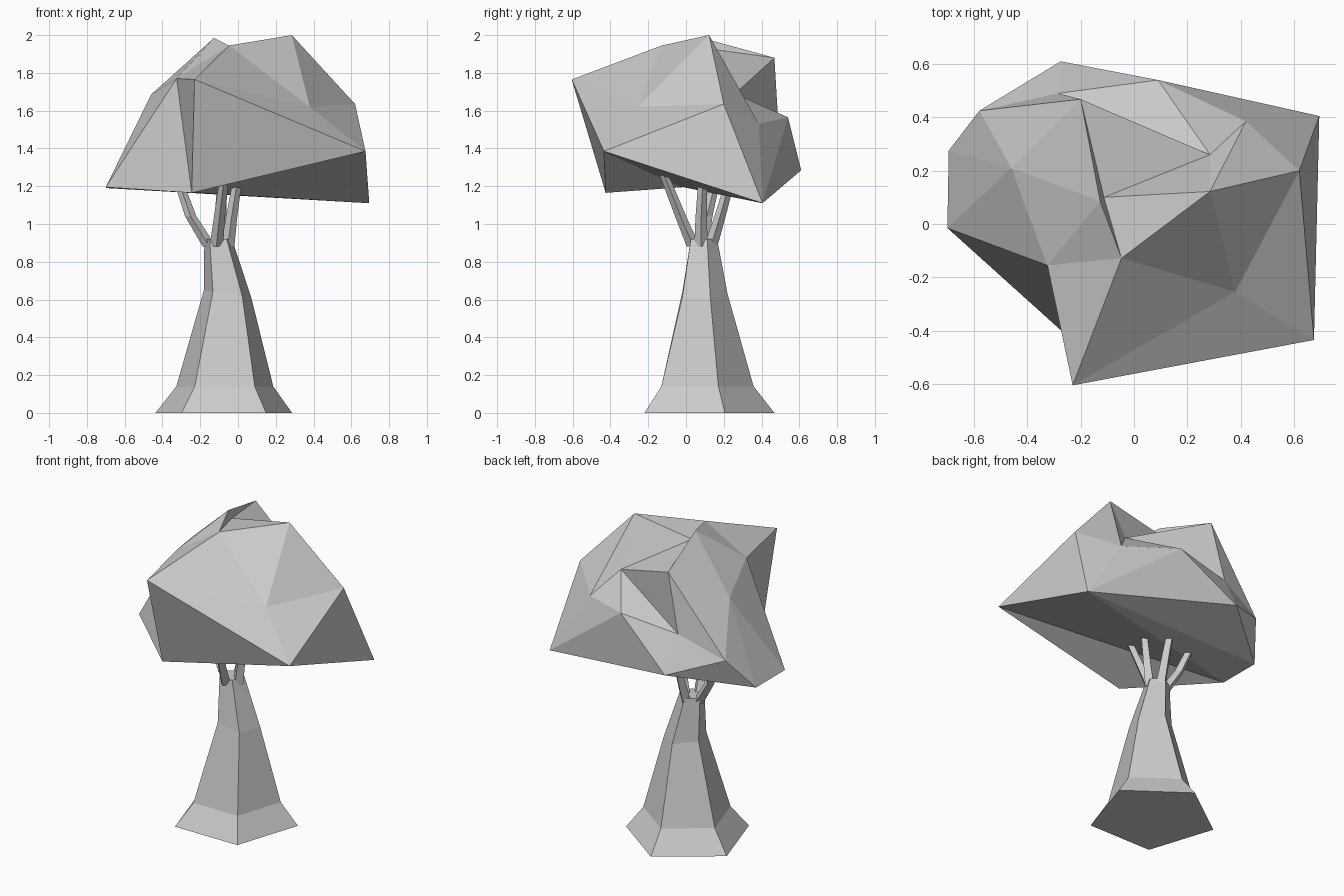
import bpy, bmesh
from math import sin, cos, pi
from mathutils import Vector

cube = bpy.data.objects.get("Cube")
if cube:
    bpy.data.objects.remove(cube)

# One plain grey for the whole tree
grey = bpy.data.materials.new("plain_grey")
grey.use_nodes = True
tone = (0.6, 0.6, 0.6, 1)
grey.diffuse_color = tone
grey.node_tree.nodes["Principled BSDF"].inputs["Base Color"].default_value = tone


def finish(name, bm):
    """Turn a bmesh into a flat-shaded object."""
    bmesh.ops.recalc_face_normals(bm, faces=bm.faces)
    mesh = bpy.data.meshes.new(name)
    bm.to_mesh(mesh)
    bm.free()
    mesh.materials.append(grey)
    obj = bpy.data.objects.new(name, mesh)
    bpy.context.collection.objects.link(obj)
    return obj


def loft(name, sections, sides, tilts=None):
    """Tapered tube through (x, y, z, radius) sections with level or tilted rings."""
    bm = bmesh.new()
    rings = []
    for i, (x, y, z, r) in enumerate(sections):
        tilt = tilts[i] if tilts else 0
        ring = []
        for k in range(sides):
            a = pi / 2 + 2 * pi * k / sides
            ring.append(bm.verts.new((x + r * cos(a), y + r * sin(a), z + tilt * r * cos(a))))
        rings.append(ring)
    for low, high in zip(rings, rings[1:]):
        for k in range(sides):
            n = (k + 1) % sides
            bm.faces.new((low[k], low[n], high[n], high[k]))
    bm.faces.new(rings[0])
    bm.faces.new(rings[-1])
    return finish(name, bm)


# Five-sided trunk with a flared foot
loft("trunk", [(-0.075, 0.088, 0, 0.38), (-0.07, 0.088, 0.14, 0.27),
               (-0.055, 0.088, 0.63, 0.132), (-0.105, 0.088, 0.92, 0.077)],
     5, tilts=[0, 0, -0.16, 0])

# Four bent branches reaching into the crown
branches = {
    "right_branch": [(-0.15, 0.09, 0.88), (-0.25, 0.11, 1.04), (-0.32, 0.16, 1.24)],
    "front_branch": [(-0.115, 0.04, 0.88), (-0.1, -0.02, 1.02), (-0.07, -0.12, 1.27)],
    "left_branch": [(-0.055, 0.08, 0.88), (-0.035, 0.08, 1.03), (0, 0.09, 1.25)],
    "back_branch": [(-0.095, 0.13, 0.88), (-0.09, 0.18, 1.04), (-0.09, 0.24, 1.25)],
}
for name, path in branches.items():
    loft(name, [(*p, r) for p, r in zip(path, (0.036, 0.03, 0.024))], 4)

# Corner points of the faceted crown
corners = {
    "back_low": (-0.275, 0.61, 1.285),
    "back_ledge": (0.09, 0.54, 1.565),
    "left_rim": (0.695, 0.405, 1.11),
    "left_front": (0.675, -0.435, 1.385),
    "brow": (-0.23, -0.605, 1.765),
    "chin": (-0.245, -0.425, 1.165),
    "right_rim": (-0.7, -0.015, 1.195),
    "right_back": (-0.695, 0.275, 1.19),
    "back_corner": (-0.58, 0.425, 1.39),
    "right_dome": (-0.46, 0.21, 1.685),
    "right_brow": (-0.325, -0.155, 1.77),
    "back_peak": (-0.2, 0.468, 1.88),
    "back_notch": (-0.285, 0.49, 1.51),
    "ridge": (-0.127, 0.085, 1.985),
    "ridge_foot": (-0.113, 0.1, 1.93),
    "ridge_end": (-0.047, -0.128, 1.945),
    "top": (0.285, 0.122, 2.0),
    "hollow": (0.285, 0.26, 1.69),
    "left_back": (0.42, 0.385, 1.53),
    "left_shoulder": (0.62, 0.2, 1.635),
    "front_dome": (0.38, -0.255, 1.62),
}

# Triangle fans: hub, then the points around it
closed_fans = [
    "front_dome brow left_front left_shoulder top ridge_end",
    "right_dome back_corner right_back right_rim right_brow ridge back_peak",
    "hollow top left_back back_ledge back_notch back_peak ridge_foot",
    "left_rim back_low back_ledge left_back left_shoulder left_front right_rim right_back",
    "chin brow left_front right_rim right_brow",
]
open_fans = [
    "ridge_end brow right_brow ridge ridge_foot top",
    "back_corner back_peak back_notch back_low right_back",
    "back_low back_ledge back_notch",
    "ridge back_peak ridge_foot",
    "top left_back left_shoulder",
]

bm = bmesh.new()
point = {name: bm.verts.new(Vector(co)) for name, co in corners.items()}
for fans, is_closed in ((closed_fans, True), (open_fans, False)):
    for fan in fans:
        hub, *rim = fan.split()
        if is_closed:
            rim.append(rim[0])
        for a, b in zip(rim, rim[1:]):
            bm.faces.new((point[hub], point[a], point[b]))
finish("crown", bm)
